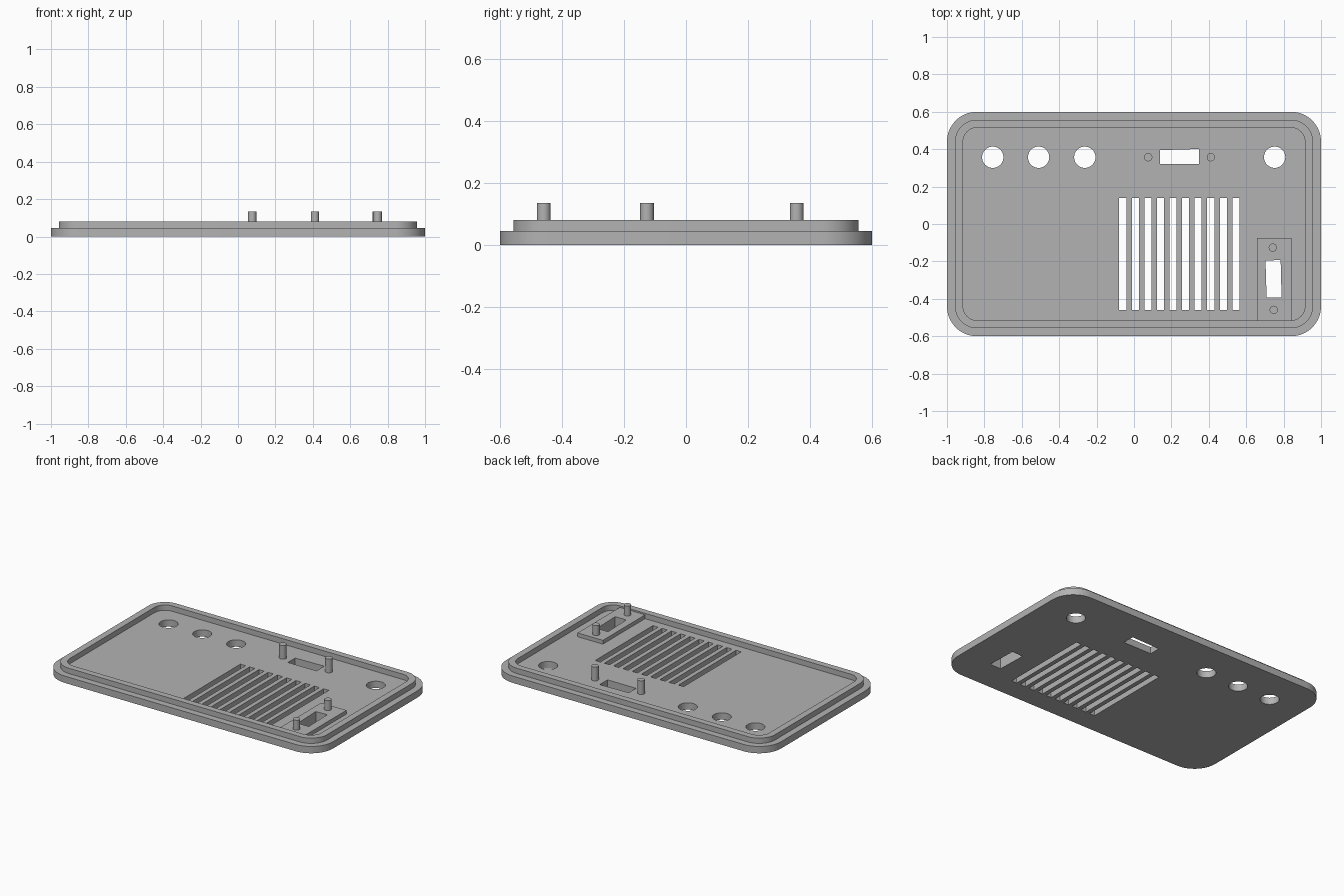
import bpy
import bmesh
from math import cos, sin, pi

cube = bpy.data.objects.get("Cube")
if cube:
    bpy.data.objects.remove(cube, do_unlink=True)

grey = bpy.data.materials.new("light_grey")
grey.use_nodes = True
COLOUR = (0.45, 0.45, 0.45, 1)
grey.diffuse_color = COLOUR
grey.node_tree.nodes["Principled BSDF"].inputs["Base Color"].default_value = COLOUR

FLOOR, RIM, PAD, POST = 0.045, 0.08, 0.07, 0.135


def circle(x, y, r, n=40):
    return [(x + r * cos(2 * pi * i / n), y + r * sin(2 * pi * i / n)) for i in range(n)]


def rect(x0, x1, y0, y1):
    return [(x0, y0), (x1, y0), (x1, y1), (x0, y1)]


def rounded(hx, hy, r, n=14):
    """Rounded rectangle outline centred on the origin."""
    pts = []
    for k, (sx, sy) in enumerate([(1, 1), (-1, 1), (-1, -1), (1, -1)]):
        for i in range(n + 1):
            a = (k + i / n) * pi / 2
            pts.append((sx * (hx - r) + r * cos(a), sy * (hy - r) + r * sin(a)))
    return pts


def prism(name, outlines, z0, z1):
    """Extrude one or more closed outlines into a single object."""
    bm = bmesh.new()
    for pts in outlines:
        low = [bm.verts.new((x, y, z0)) for x, y in pts]
        high = [bm.verts.new((x, y, z1)) for x, y in pts]
        bm.faces.new(low[::-1])
        bm.faces.new(high)
        for i in range(len(pts)):
            j = (i + 1) % len(pts)
            bm.faces.new((low[i], low[j], high[j], high[i]))
    mesh = bpy.data.meshes.new(name)
    bm.to_mesh(mesh)
    bm.free()
    mesh.materials.append(grey)
    obj = bpy.data.objects.new(name, mesh)
    bpy.context.collection.objects.link(obj)
    return obj


def select(obj):
    bpy.ops.object.select_all(action='DESELECT')
    obj.select_set(True)
    bpy.context.view_layer.objects.active = obj


def cut(obj, outlines):
    """Cut outlines straight through an object."""
    cutter = prism("cutter", outlines, -0.1, 0.3)
    cutter.hide_render = True
    mod = obj.modifiers.new("cut", 'BOOLEAN')
    mod.operation = 'DIFFERENCE'
    mod.solver = 'EXACT'
    mod.object = cutter
    select(obj)
    bpy.ops.object.modifier_apply(modifier=mod.name)
    bpy.data.objects.remove(cutter, do_unlink=True)


# Openings: round holes, connector windows and vent slots
holes = [circle(x, 0.357, 0.057) for x in (-0.755, -0.51, -0.263, 0.752)]
back_window = [(0.139, 0.32), (0.347, 0.32), (0.347, 0.401), (0.139, 0.395)]
side_window = [(0.709, -0.392), (0.789, -0.392), (0.784, -0.192), (0.703, -0.196)]
vents = [rect(x, x + 0.038, -0.461, 0.138) for x in (-0.079 + 0.0672 * i for i in range(10))]

# Base plate
plate = prism("base_plate", [rounded(1, 0.6, 0.16)], 0, FLOOR)
cut(plate, holes + vents + [back_window, side_window])

# Raised rim, set in from the plate edge
rim = prism("raised_rim", [rounded(0.957, 0.557, 0.117)], FLOOR, RIM)
cut(rim, [rounded(0.914, 0.515, 0.075)])

# Raised pad around the side window
pad = prism("raised_pad", [rect(0.658, 0.842, -0.516, -0.076)], FLOOR, PAD)
cut(pad, [side_window])

# Screw posts
parts = [plate, rim, pad]
for name, x, y in [("back_post_right", 0.076, 0.357), ("back_post_left", 0.411, 0.357),
                   ("side_post_back", 0.742, -0.126), ("side_post_front", 0.747, -0.459)]:
    base = FLOOR if y > 0 else PAD
    parts.append(prism(name, [circle(x, y, 0.022, 24)], base, POST))

for obj in parts:
    select(obj)
    bpy.ops.object.shade_smooth_by_angle(angle=pi / 6)
